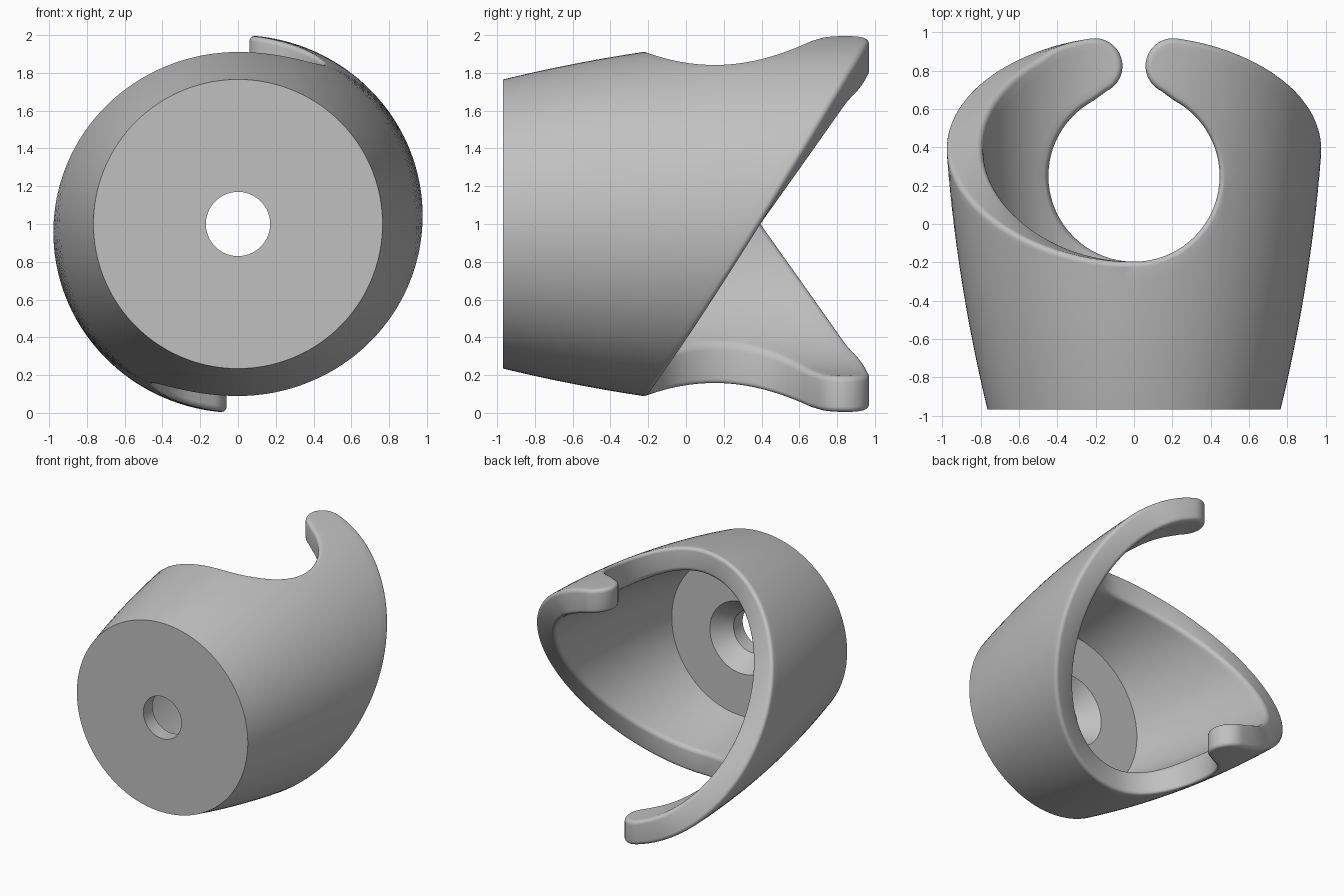
import bpy, bmesh
from math import sin, cos, acos, pi, radians, hypot
from mathutils import Vector

cube = bpy.data.objects.get("Cube")
if cube:
    bpy.data.objects.remove(cube, do_unlink=True)

FRONT, FLOOR, WALL, FILLET = -0.968, -0.72, 0.19, 0.03
HOLE_Y, HOLE_R = 0.25, 0.447            # vertical opening through the wall
TIP_X, TIP_Y, TIP_R = 0.205, 0.825, 0.145


def radius(y, inner):
    """Barrel radius along the y axis."""
    return 1.0 - 0.235 * ((0.97 - y) / 1.94) ** 2 - (WALL if inner else 0)


def place(p, inner):
    """Angle and depth to a point on the outer or inner wall."""
    r = radius(p[1], inner)
    return Vector((r * cos(p[0]), p[1], 1 + r * sin(p[0])))


def lerp(a, b, t):
    return tuple(u + (v - u) * t for u, v in zip(a, b))


def steps(a, b, n):
    return [a + (b - a) * i / n for i in range(n + 1)]


def rim(inner):
    """Half of the rim: sloping edge, rounded tip, then round opening."""
    pts = []
    x_top = TIP_X + TIP_R * cos(radians(82))
    top = acos(x_top / radius(0.97, False))
    for a in steps(-pi / 2, top, 60)[:-1]:
        y = 0.393 + 0.59 * sin(a)
        ang = a
        if inner and a > radians(50):
            w = (a - radians(50)) / (top - radians(50))
            w = w * w * (3 - 2 * w)
            upright = acos(radius(y, False) * cos(a) / radius(y, True))
            ang = a + (upright - a) * w
        pts.append((ang, y))
    flat = []
    for a in steps(82, 245, 16):
        flat.append((TIP_X + TIP_R * cos(radians(a)), TIP_Y + TIP_R * sin(radians(a))))
    for a in steps(62, 0, 13) + steps(0, -90, 18)[1:]:
        flat.append((HOLE_R * cos(radians(a)), HOLE_Y + HOLE_R * sin(radians(a))))
    return pts + [(acos(x / radius(y, inner)), y) for x, y in flat]


def inset(pts, dist, inner):
    """Move the rim into the wall surface by a distance."""
    out = []
    for i, (a, y) in enumerate(pts):
        r = radius(y, inner)
        if i in (0, len(pts) - 1):
            nx, ny = 0.0, -1.0
        else:
            p, q = pts[i - 1], pts[i + 1]
            tx, ty = (q[0] - p[0]) * r, q[1] - p[1]
            length = hypot(tx, ty)
            nx, ny = ty / length, -tx / length
        out.append((a + nx * dist / r, y + ny * dist))
    return out


bm = bmesh.new()


def skin(rows):
    """Join rows of points with quads, and repeat turned half way round."""
    for turn in (1, -1):
        grid = [[bm.verts.new((p.x * turn, p.y, 1 + (p.z - 1) * turn)) for p in row]
                for row in rows]
        for lo, hi in zip(grid, grid[1:]):
            for i in range(len(lo) - 1):
                bm.faces.new((lo[i], lo[i + 1], hi[i + 1], hi[i]))


def band(a, b, n, inner):
    skin([[place(lerp(p, q, t), inner) for p, q in zip(a, b)] for t in steps(0, 1, n)])


rims = [rim(False), rim(True)]
count = len(rims[0])
side = count - 19                       # widest point of the opening
tip = 60 + 8                            # middle of the rounded tip
pair = tip - (side - tip)               # sloping-edge point facing the opening
base = None

# Outer and inner walls
for inner in (False, True):
    p = inset(rims[inner], FILLET, inner)
    a, b = p[0], p[side]
    middle = [(a[0] + (b[0] - a[0]) * t, a[1] + (b[1] - a[1]) * t * t)
              for t in steps(0, 1, pair)]
    band(p[pair:tip + 1][::-1], p[tip:side + 1], 8, inner)
    band(p[:pair + 1], middle, 8, inner)
    lower = middle + p[side + 1:]
    if base is None:
        base = [q[0] for q in lower]
    end = FLOOR if inner else FRONT
    band(lower, [(ang, end) for ang in base], 12, inner)

# Rounded rim joining the walls
rows = []
arc = [(FILLET * (1 - sin(a)), FILLET * (1 - cos(a)) / WALL) for a in steps(0, pi / 2, 5)]
for dist, t in arc + [(d, 1 - t) for d, t in reversed(arc)]:
    outer = [place(q, False) for q in inset(rims[0], dist, False)]
    within = [place(q, True) for q in inset(rims[1], dist, True)]
    rows.append([o.lerp(w, t) for o, w in zip(outer, within)])
skin(rows)

# Front plate, screw hole, countersink and floor
profile = [(radius(FRONT, False), FRONT), (0.17, FRONT), (0.17, -0.85),
           (0.29, FLOOR), (radius(FLOOR, True), FLOOR)]
skin([[Vector((r * cos(a), y, 1 + r * sin(a))) for a in base] for r, y in profile])

bmesh.ops.remove_doubles(bm, verts=bm.verts[:], dist=0.00001)
bmesh.ops.recalc_face_normals(bm, faces=bm.faces[:])
mesh = bpy.data.meshes.new("hooked_cup_holder")
bm.to_mesh(mesh)
bm.free()

# Single grey material
grey = bpy.data.materials.new("plain grey")
grey.use_nodes = True
color = (0.53, 0.53, 0.53, 1)
grey.diffuse_color = color
for node in grey.node_tree.nodes:
    if node.type == 'BSDF_PRINCIPLED':
        node.inputs["Base Color"].default_value = color
        node.inputs["Roughness"].default_value = 0.6
mesh.materials.append(grey)

holder = bpy.data.objects.new("hooked_cup_holder", mesh)
bpy.context.collection.objects.link(holder)
bpy.ops.object.select_all(action='DESELECT')
holder.select_set(True)
bpy.context.view_layer.objects.active = holder
bpy.ops.object.shade_smooth_by_angle(angle=radians(32))
